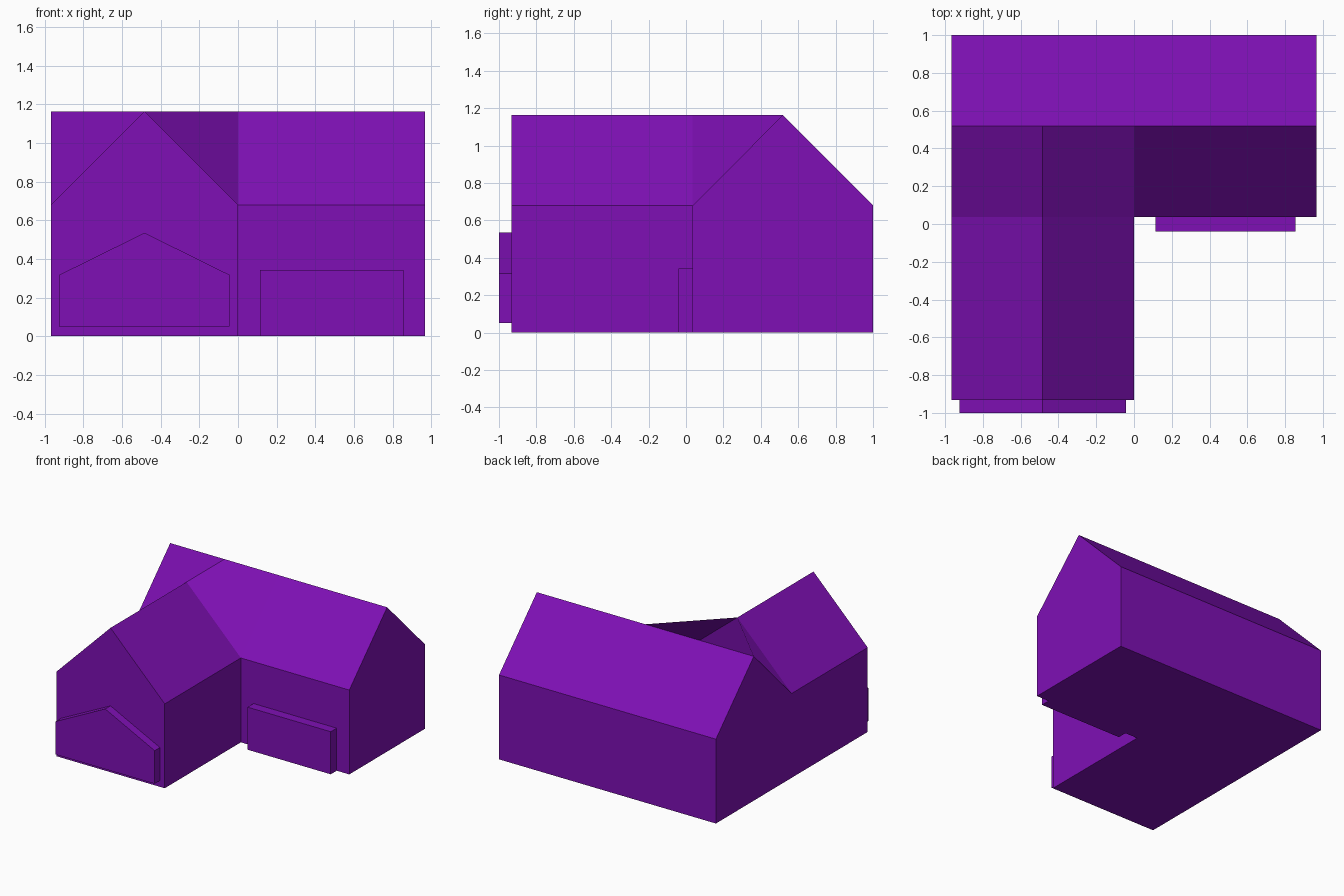
import bpy

if "Cube" in bpy.data.objects:
    bpy.data.objects.remove(bpy.data.objects["Cube"])

purple = bpy.data.materials.new("purple")
purple.diffuse_color = (0.21, 0.005, 0.46, 1.0)
purple.use_nodes = True
purple.node_tree.nodes["Principled BSDF"].inputs["Base Color"].default_value = purple.diffuse_color

# Main dimensions
W = 0.967                       # half width of the main block
MID = -W / 2                    # centre line of the front wing
FRONT, INNER, RIDGE, BACK = -0.933, 0.036, 0.518, 1.0
EAVE, TOP = 0.68, 1.163


def make_part(name, verts, faces):
    mesh = bpy.data.meshes.new(name)
    mesh.from_pydata(verts, [], faces)
    mesh.materials.append(purple)
    mesh.validate()
    obj = bpy.data.objects.new(name, mesh)
    bpy.context.collection.objects.link(obj)
    return obj


def make_plate(name, outline, y0, y1):
    """Extrude an outline of (x, z) points, counter-clockwise from the front."""
    n = len(outline)
    verts = [(x, y, z) for y in (y0, y1) for x, z in outline]
    faces = [tuple(range(n)), tuple(range(2 * n - 1, n - 1, -1))]
    faces += [(i, i + n, (i + 1) % n + n, (i + 1) % n) for i in range(n)]
    return make_part(name, verts, faces)


# House shell: L-shaped walls, floor and two gable roofs merging at the corner
plan = [(-W, FRONT), (0, FRONT), (0, INNER), (W, INNER), (W, BACK), (-W, BACK)]
verts = [(x, y, z) for z in (0, EAVE) for x, y in plan]
verts += [
    (MID, FRONT, TOP),          # 12 wing ridge, front
    (MID, INNER, TOP),          # 13 wing ridge, corner
    (MID, RIDGE, TOP),          # 14 ridges meet
    (-W, RIDGE, TOP),           # 15 main ridge, left
    (0, RIDGE, TOP),            # 16 main ridge, above inner corner
    (W, RIDGE, TOP),            # 17 main ridge, right
    (-W, INNER, EAVE),          # 18 left eave, at the corner
    (-W, INNER, 0),             # 19 left wall foot, at the corner
]
faces = [
    (0, 1, 7, 12, 6),           # wing gable
    (1, 2, 8, 7),               # wing inner wall
    (2, 3, 9, 8),               # main front wall
    (3, 4, 10, 17, 9),          # right gable
    (4, 5, 11, 10),             # back wall
    (5, 19, 18, 15, 11),        # left gable
    (19, 0, 6, 18),             # wing outer wall
    (0, 19, 2, 1),              # wing floor
    (19, 5, 4, 3, 2),           # main floor
    (7, 8, 13, 12),             # wing roof, right slope
    (6, 12, 13, 18),            # wing roof, left slope
    (8, 9, 17, 16),             # main roof, front slope
    (10, 11, 15, 14, 16, 17),   # main roof, back slope
    (13, 8, 16, 14),            # roof junction, right
    (13, 14, 15, 18),           # roof junction, left
]
make_part("house_shell", verts, faces)

# Gabled panel on the wing front
make_plate("wing_front_panel",
           [(-0.925, 0.05), (-0.043, 0.05), (-0.043, 0.317),
            (MID, 0.535), (-0.925, 0.317)], -1.0, FRONT)

# Low box on the main front wall
make_plate("front_box",
           [(0.113, 0.0), (0.855, 0.0), (0.855, 0.343), (0.113, 0.343)],
           -0.04, INNER)
